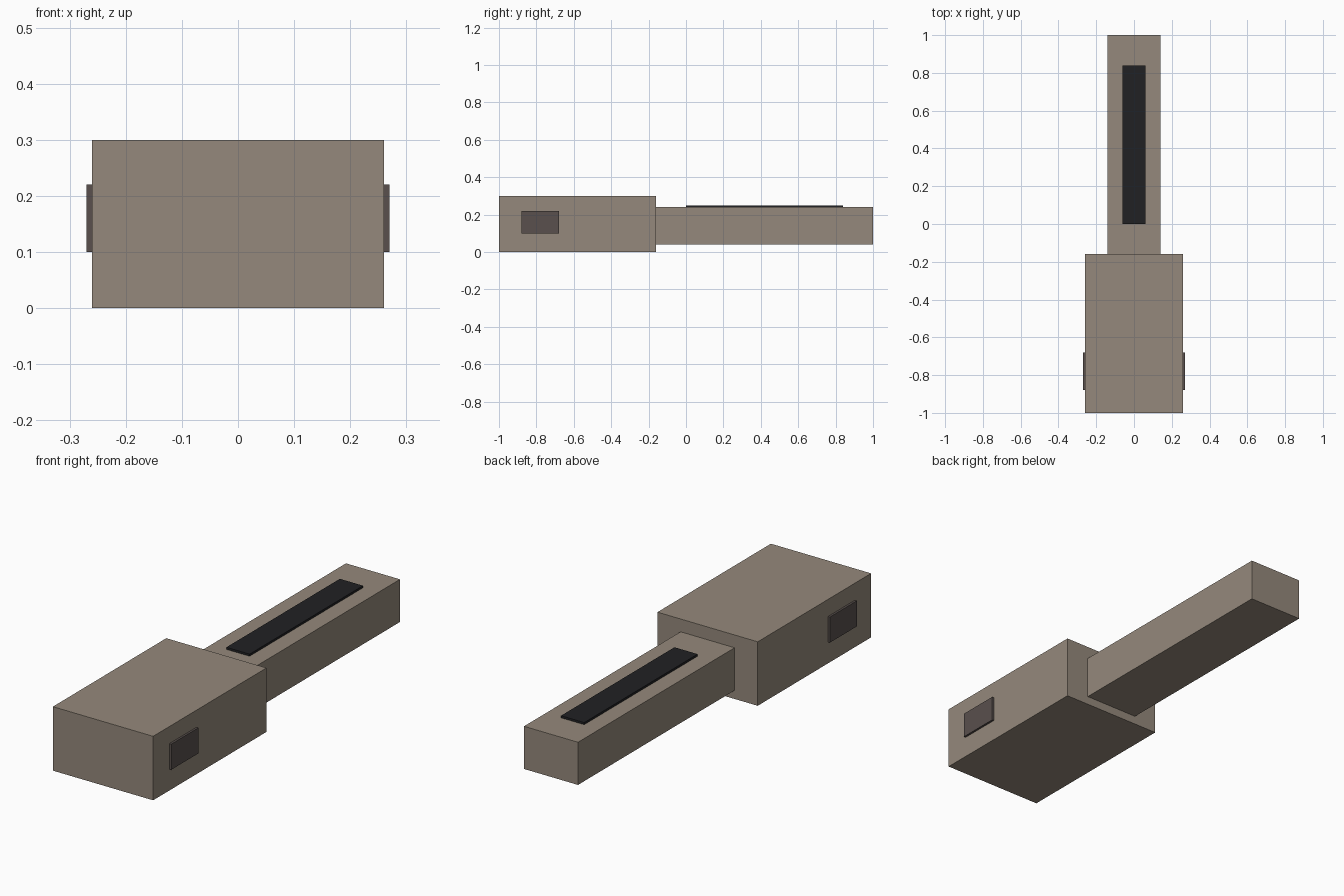
import bpy

if "Cube" in bpy.data.objects:
    bpy.data.objects.remove(bpy.data.objects["Cube"])


def material(name, rgb):
    mat = bpy.data.materials.new(name)
    mat.diffuse_color = (*rgb, 1.0)
    mat.use_nodes = True
    mat.node_tree.nodes["Principled BSDF"].inputs["Base Color"].default_value = mat.diffuse_color
    return mat


def box(name, x, y, z, mat):
    """Box spanning the given (min, max) ranges."""
    spans = (x, y, z)
    bpy.ops.mesh.primitive_cube_add(size=1, location=[(a + b) / 2 for a, b in spans])
    obj = bpy.context.object
    obj.name = name
    obj.scale = [b - a for a, b in spans]
    bpy.ops.object.transform_apply(location=False, rotation=False, scale=True)
    obj.data.materials.append(mat)
    return obj


casing = material("casing", (0.30, 0.25, 0.20))
dark = material("dark_strip", (0.015, 0.015, 0.017))
panel = material("side_panel", (0.10, 0.08, 0.075))

# Wide body at the front, narrow neck to the back
box("body", (-0.26, 0.26), (-1.0, -0.16), (0.0, 0.30), casing)
box("neck", (-0.14, 0.14), (-0.16, 1.0), (0.04, 0.24), casing)

# Thin dark strip on top of the neck
box("top_strip", (-0.06, 0.06), (0.0, 0.84), (0.24, 0.25), dark)

# Raised panel on each side of the body
for side, label in ((-1, "left"), (1, "right")):
    x = sorted((side * 0.26, side * 0.27))
    box(f"{label}_side_panel", x, (-0.88, -0.68), (0.10, 0.22), panel)
